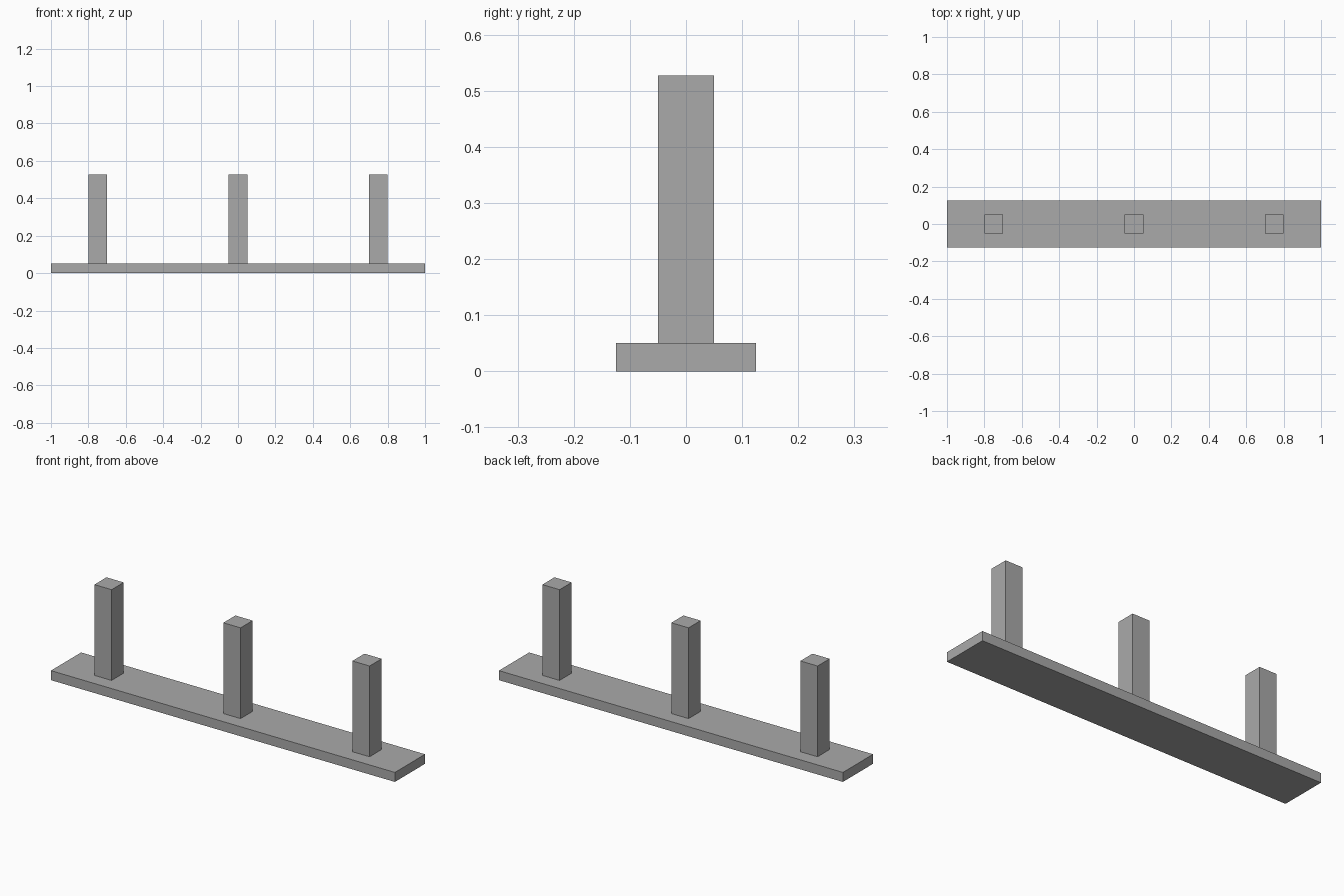
import bpy

# Remove the default cube
default = bpy.data.objects.get("Cube")
if default:
    bpy.data.objects.remove(default, do_unlink=True)

# Single grey finish
GREY = (0.4, 0.4, 0.4, 1.0)
grey = bpy.data.materials.new("plain_grey")
grey.use_nodes = True
grey.diffuse_color = GREY
grey.node_tree.nodes["Principled BSDF"].inputs["Base Color"].default_value = GREY


def box(name, size, x, bottom):
    """Box standing on the given height, centred on y."""
    bpy.ops.mesh.primitive_cube_add(size=1, location=(x, 0, bottom + size[2] / 2))
    obj = bpy.context.object
    obj.name = name
    obj.scale = size
    bpy.ops.object.transform_apply(location=False, rotation=False, scale=True)
    obj.data.materials.append(grey)
    return obj


BASE_HEIGHT = 0.05
POST_TOP = 0.527

# Long flat base
box("base_plank", (2.0, 0.25, BASE_HEIGHT), 0, 0)

# Three square posts standing on the base
for name, x in (("right_post", -0.75), ("middle_post", 0), ("left_post", 0.75)):
    box(name, (0.1, 0.1, POST_TOP - BASE_HEIGHT), x, BASE_HEIGHT)
